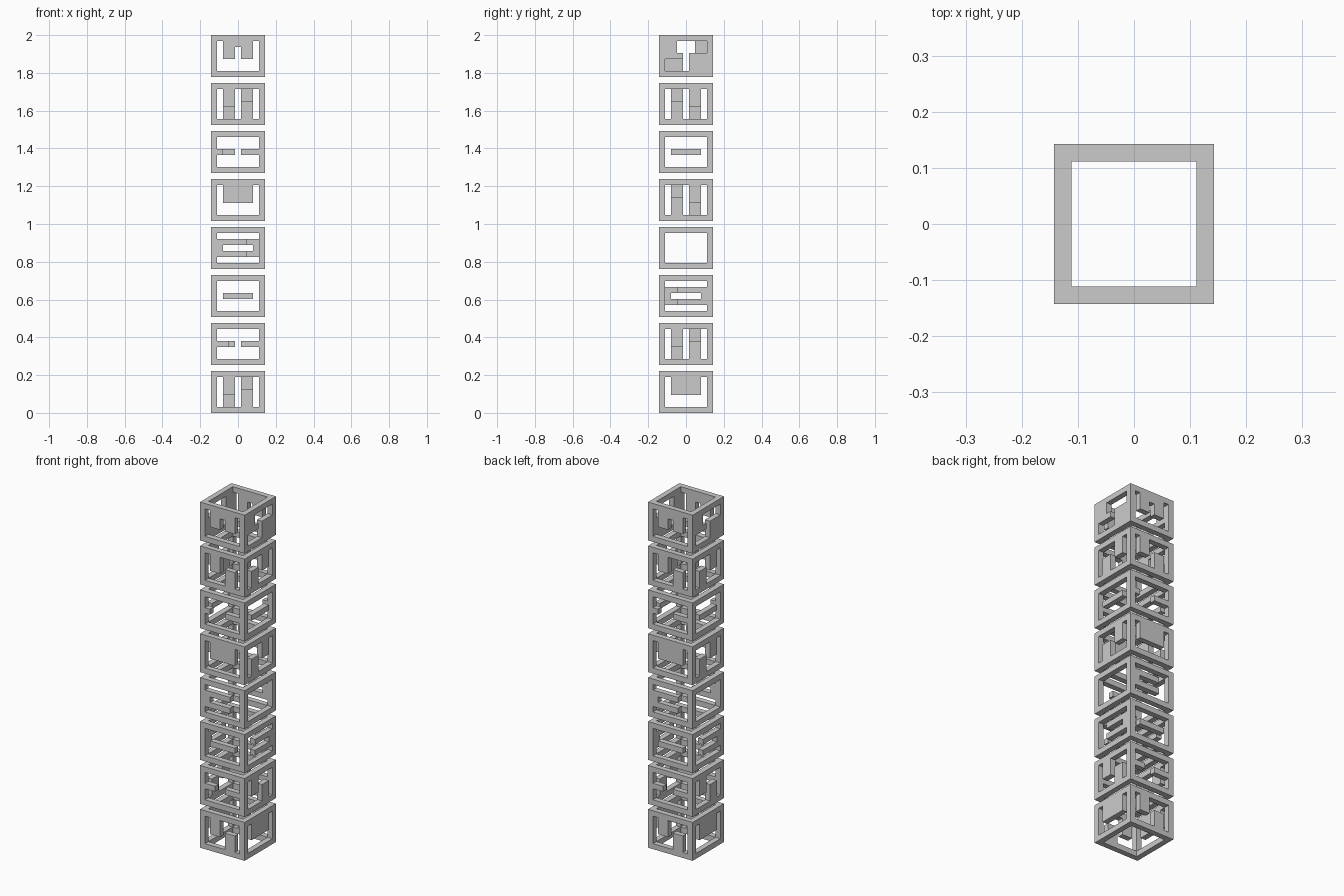
import bpy, bmesh
from math import radians

if "Cube" in bpy.data.objects:
    bpy.data.objects.remove(bpy.data.objects["Cube"])

# The tower sits on a regular cell grid: 9 x 9 x 7 cells per block, 1 cell gap
U = 2 / 63
W, H = 9, 7

# Wall patterns inside the frame (7 x 5 cells, top row first, # = solid)
def mirrored(pattern):
    return [row[::-1] for row in pattern]

OPEN = ["......."] * 5
TABS = [".##....", ".##....", ".##.##.", "....##.", "....##."]
TABS_M = mirrored(TABS)
PLATE = [".#####."] * 3 + ["......."] * 2
FORK = [".#####.", ".##.##.", ".##.##.", ".......", "......."]
STEP = ["##.....", "##.....", "###.###", "....###", "....###"]
COMB = [".......", "#####..", "#......", "#####..", "......."]
COMB_M = mirrored(COMB)

def bar(row):
    return [".......", ".......", row, ".......", "......."]

# (front/back, right/left) from the bottom block upward
BLOCKS = [
    (TABS, PLATE),
    (bar("##..###"), TABS),
    (bar(".#####."), COMB_M),
    (COMB, OPEN),
    (PLATE, TABS_M),
    (bar("#...###"), bar(".#####.")),
    (TABS, TABS_M),
    (FORK, STEP),
]

def is_solid(x, y, z, front, side):
    if not (0 <= x < W and 0 <= y < W and 0 <= z < H):
        return False
    edge_x, edge_y = x in (0, W - 1), y in (0, W - 1)
    if not (edge_x or edge_y):
        return False                       # hollow shaft
    if (edge_x and edge_y) or z in (0, H - 1):
        return True                        # posts and rims
    if edge_y:
        col = x - 1 if y == 0 else 7 - x   # back repeats the front, turned 180
        return front[5 - z][col] == "#"
    col = y - 1 if x == W - 1 else 7 - y
    return side[5 - z][col] == "#"

# Outward quads of a unit cell: direction and corners
FACES = {
    (1, 0, 0): [(1, 0, 0), (1, 1, 0), (1, 1, 1), (1, 0, 1)],
    (-1, 0, 0): [(0, 0, 0), (0, 0, 1), (0, 1, 1), (0, 1, 0)],
    (0, 1, 0): [(0, 1, 0), (0, 1, 1), (1, 1, 1), (1, 1, 0)],
    (0, -1, 0): [(0, 0, 0), (1, 0, 0), (1, 0, 1), (0, 0, 1)],
    (0, 0, 1): [(0, 0, 1), (1, 0, 1), (1, 1, 1), (0, 1, 1)],
    (0, 0, -1): [(0, 0, 0), (0, 1, 0), (1, 1, 0), (1, 0, 0)],
}

def build_block(name, level, front, side):
    bm = bmesh.new()
    verts = {}

    def vert(i, j, k):
        if (i, j, k) not in verts:
            verts[i, j, k] = bm.verts.new(((i - W / 2) * U, (j - W / 2) * U, k * U))
        return verts[i, j, k]

    for x in range(W):
        for y in range(W):
            for z in range(H):
                if not is_solid(x, y, z, front, side):
                    continue
                for (dx, dy, dz), quad in FACES.items():
                    if not is_solid(x + dx, y + dy, z + dz, front, side):
                        bm.faces.new([vert(x + a, y + b, z + c) for a, b, c in quad])
    # merge the coplanar cells into large flat faces
    bmesh.ops.dissolve_limit(bm, angle_limit=radians(1), verts=bm.verts[:], edges=bm.edges[:])
    mesh = bpy.data.meshes.new(name)
    bm.to_mesh(mesh)
    bm.free()
    obj = bpy.data.objects.new(name, mesh)
    obj.location.z = level * (H + 1) * U
    bpy.context.collection.objects.link(obj)

for n, (front, side) in enumerate(BLOCKS):
    build_block(f"tower_block_{n + 1}", n, front, side)
